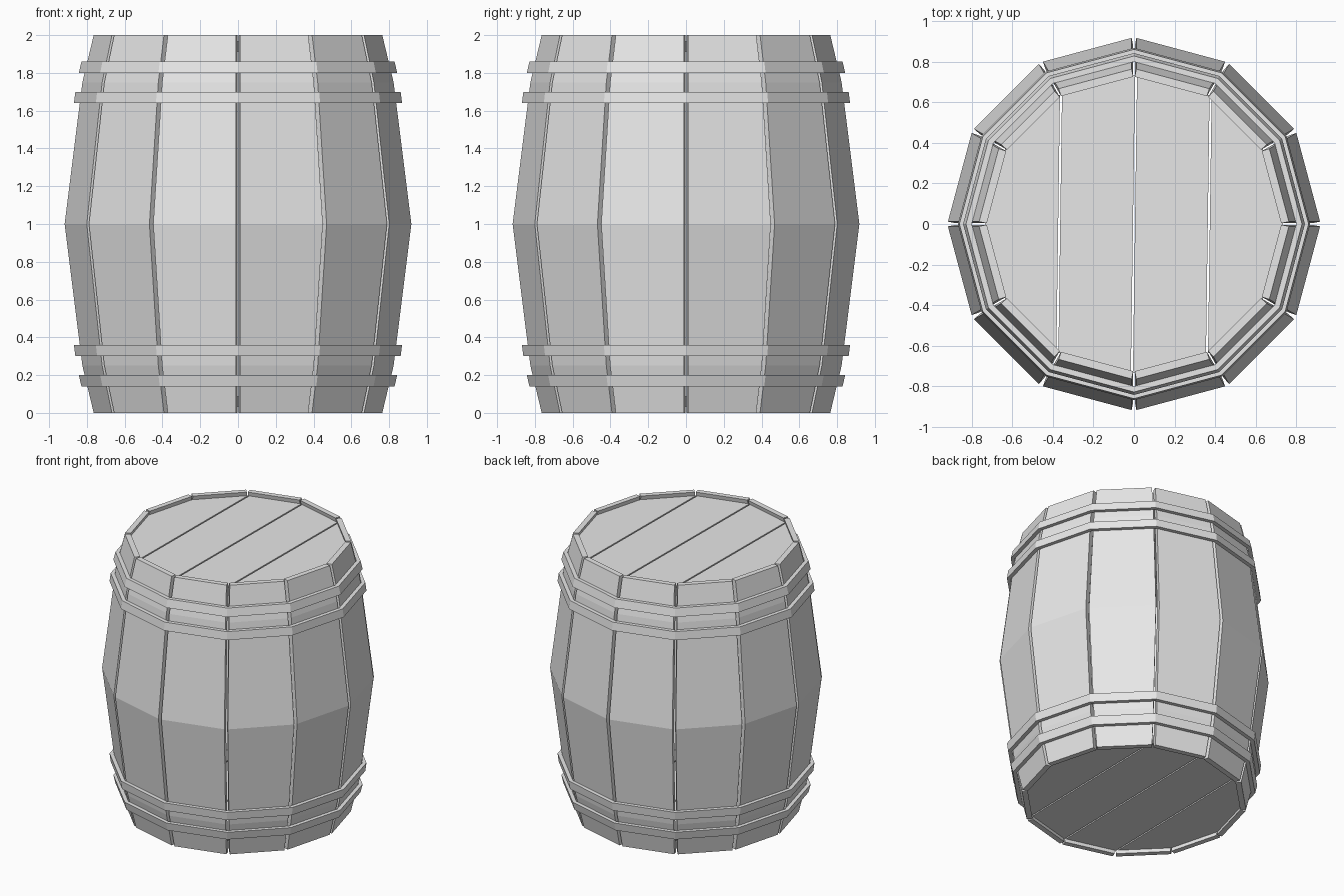
import bpy, bmesh, math
from mathutils import Vector, Matrix

if "Cube" in bpy.data.objects:
    bpy.data.objects.remove(bpy.data.objects["Cube"])

SIDES = 12
STEP = 2 * math.pi / SIDES
# stave outline: (height, corner radius)
PROFILE = [(0, .767), (.25, .827), (1, .921), (1.75, .827), (2, .767)]

grey = bpy.data.materials.new("plain_grey")
grey.diffuse_color = (.8, .8, .8, 1)
grey.use_nodes = True
grey.node_tree.nodes["Principled BSDF"].inputs["Base Color"].default_value = grey.diffuse_color


def radius_at(z):
    for (z0, r0), (z1, r1) in zip(PROFILE, PROFILE[1:]):
        if z <= z1:
            return r0 + (r1 - r0) * (z - z0) / (z1 - z0)
    return PROFILE[-1][1]


def finish(name, bm):
    bmesh.ops.recalc_face_normals(bm, faces=bm.faces)
    mesh = bpy.data.meshes.new(name)
    bm.to_mesh(mesh)
    bm.free()
    mesh.materials.append(grey)
    obj = bpy.data.objects.new(name, mesh)
    bpy.context.collection.objects.link(obj)
    return obj


def polar(r, a, z):
    return Vector((r * math.cos(a), r * math.sin(a), z))


def loft(bm, rings, caps):
    # join rings of equal length; without caps the last ring joins the first
    rows = [[bm.verts.new(p) for p in ring] for ring in rings]
    pairs = list(zip(rows, rows[1:])) + ([] if caps else [(rows[-1], rows[0])])
    for a, b in pairs:
        for i in range(len(a)):
            j = (i + 1) % len(a)
            bm.faces.new((a[i], a[j], b[j], b[i]))
    if caps:
        bm.faces.new(rows[0])
        bm.faces.new(rows[-1])


# staves: bent boards with narrow tapered gaps between them
for k in range(SIDES):
    bm = bmesh.new()
    a0, a1 = k * STEP, (k + 1) * STEP
    rings = []
    for z, r in PROFILE:
        ring = []
        for rad, gap in ((r, .012), (r - .04, .004)):
            p, q = polar(rad, a0, z), polar(rad, a1, z)
            d = (q - p).normalized() * gap
            ring.append((p + d, q - d))
        (p, q), (pi, qi) = ring
        rings.append([p, q, qi, pi])
    loft(bm, rings, True)
    finish(f"stave_{k + 1}", bm)

# hoops: two slanted bands near each end
for n, (z0, z1) in enumerate([(.14, .20), (.30, .36), (1.64, 1.70), (1.80, 1.86)]):
    bm = bmesh.new()
    rings = [[polar(radius_at(z) + off, i * STEP, z) for i in range(SIDES)]
             for z, off in ((z0, 0), (z0, .028), (z1, .028), (z1, 0))]
    loft(bm, rings, False)
    finish(f"hoop_{n + 1}", bm)

# lids: dodecagon discs sliced into four planks
turn = Matrix.Rotation(math.radians(-.8), 3, 'Z')
across = turn @ Vector((1, 0, 0))
for name, z0, z1 in (("bottom_plank", .03, .09), ("top_plank", 1.91, 1.97)):
    for n in range(4):
        bm = bmesh.new()
        loft(bm, [[polar(.735, i * STEP, z) for i in range(SIDES)] for z in (z0, z1)], True)
        left, right = (n - 2) * .369 + .005, (n - 1) * .369 - .005
        for keep, x, sign in ((n > 0, left, -1), (n < 3, right, 1)):
            if keep:
                geom = bm.verts[:] + bm.edges[:] + bm.faces[:]
                bmesh.ops.bisect_plane(bm, geom=geom, plane_co=across * x,
                                       plane_no=across * sign, clear_outer=True)
                bmesh.ops.holes_fill(bm, edges=[e for e in bm.edges if e.is_boundary], sides=0)
        finish(f"{name}_{n + 1}", bm)
